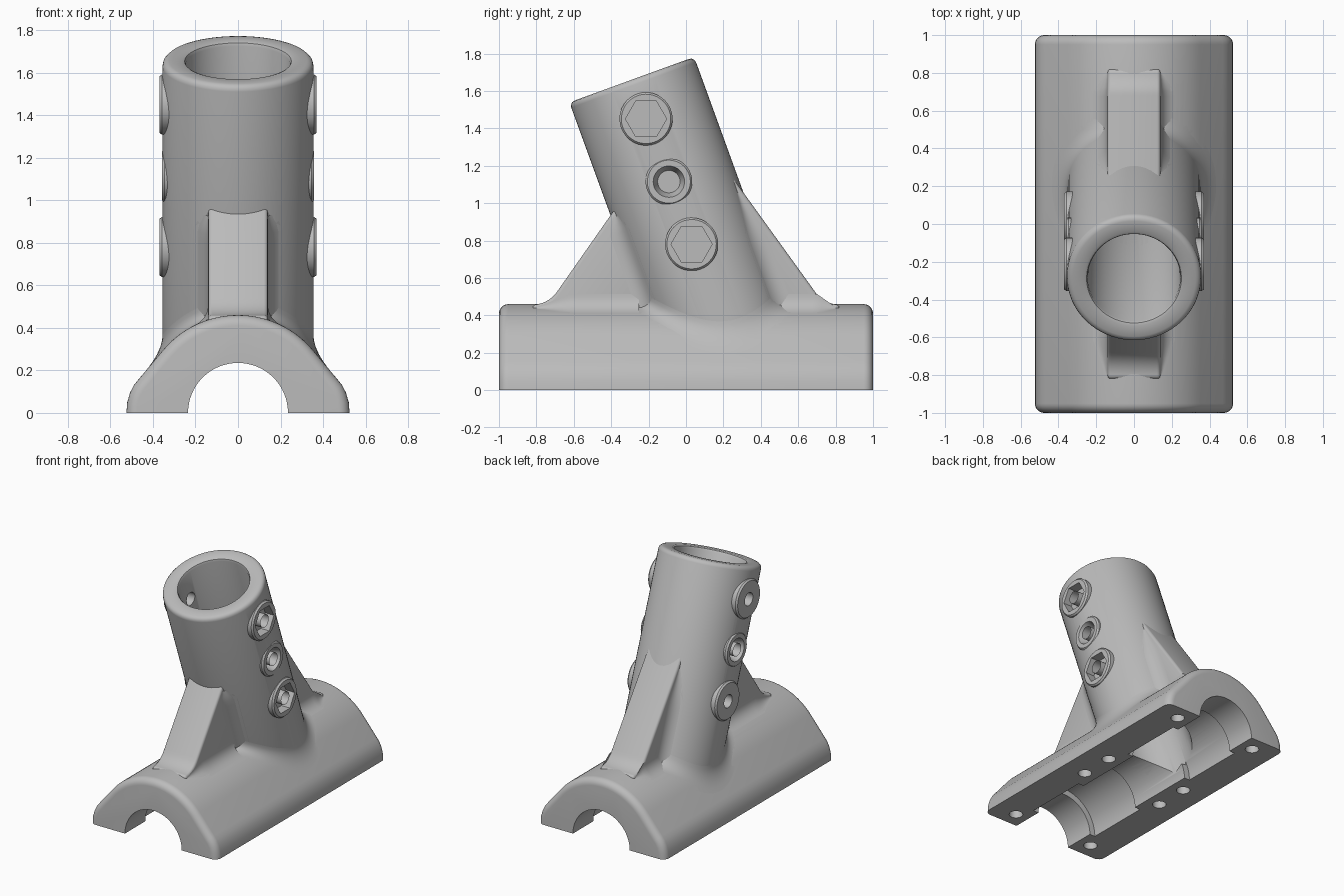
import bpy, bmesh
from math import sin, cos, pi, radians, sqrt
from mathutils import Matrix, Vector

if "Cube" in bpy.data.objects:
    bpy.data.objects.remove(bpy.data.objects["Cube"], do_unlink=True)

grey = bpy.data.materials.new("plain_grey")
grey.use_nodes = True
colour = (0.5, 0.5, 0.5, 1)
grey.diffuse_color = colour
grey.node_tree.nodes["Principled BSDF"].inputs["Base Color"].default_value = colour

TILT = radians(20)
FRAME = Matrix.Translation((0, -0.29, 1.66)) @ Matrix.Rotation(TILT, 4, 'X')
R_TUBE, R_BORE, R_BASE, HALF_RIB = 0.355, 0.245, 0.46, 0.14


def finish(name, bm, matrix=None):
    """Turn a bmesh into a named grey object."""
    if matrix:
        bm.transform(matrix)
    bmesh.ops.recalc_face_normals(bm, faces=bm.faces)
    mesh = bpy.data.meshes.new(name)
    bm.to_mesh(mesh)
    bm.free()
    mesh.materials.append(grey)
    obj = bpy.data.objects.new(name, mesh)
    bpy.context.collection.objects.link(obj)
    return obj


def loft(bm, loops, ring=False):
    """Skin closed loops of points; cap the ends unless they form a ring."""
    rows = [[bm.verts.new(p) for p in loop] for loop in loops]
    n = len(rows[0])
    pairs = list(zip(rows, rows[1:])) + ([(rows[-1], rows[0])] if ring else [])
    for a, b in pairs:
        for i in range(n):
            j = (i + 1) % n
            bm.faces.new((a[i], a[j], b[j], b[i]))
    if not ring:
        bm.faces.new(rows[0])
        bm.faces.new(rows[-1])


def cone(bm, axis, start, end, r1, r2=None, sides=40, spin=0.0):
    """Cylinder or cone along x, y or z, centred on start."""
    start, end = Vector(start), Vector(end)
    u, v = {'x': ((0, 1, 0), (0, 0, 1)), 'y': ((1, 0, 0), (0, 0, 1)),
            'z': ((1, 0, 0), (0, 1, 0))}[axis]
    loops = [[c + r * (cos(t) * Vector(u) + sin(t) * Vector(v))
              for t in (spin + 2 * pi * i / sides for i in range(sides))]
             for c, r in ((start, r1), (end, r1 if r2 is None else r2))]
    loft(bm, loops)


def cut(obj, *cutters):
    for c in cutters:
        mod = obj.modifiers.new("cut", 'BOOLEAN')
        mod.operation, mod.solver, mod.object = 'DIFFERENCE', 'EXACT', c
        mod.use_self = True


def wedge(a, corner, b, steps=7):
    """Concave fillet cross-section from a to b, closed at the corner."""
    ts = [i / steps for i in range(steps + 1)]
    return [a * (1 - t) ** 2 + corner * 2 * t * (1 - t) + b * t * t for t in ts] + [corner]


def base_height(x):
    x = abs(x)
    return sqrt(R_BASE ** 2 - x * x) if x < 0.352 else 0.296 - (x - 0.352) * 1.19


# Saddle base: arched profile with rounded ends
arc = [(R_BASE * cos(t), R_BASE * sin(t))
       for t in (radians(40 + 50 * i / 14) for i in range(15))]
half = [(0.525, 0), (0.521, 0.05), (0.508, 0.095), (0.49, 0.13), (0.47, 0.155)] + arc
outline = half + [(-x, z) for x, z in half[-2::-1]]


def inset(d):
    pts = []
    for i, (x, z) in enumerate(outline):
        (x0, z0), (x1, z1) = outline[max(i - 1, 0)], outline[min(i + 1, len(outline) - 1)]
        n = Vector((z1 - z0, x0 - x1)).normalized()
        pts.append((x - n.x * d, 0 if z == 0 else z - n.y * d))
    return pts


bm = bmesh.new()
ROUND = 0.05
ends = [(1 - ROUND * (1 - cos(t)), ROUND * (1 - sin(t)))
        for t in (pi / 2 * i / 6 for i in range(7))]
ends = [(1 - ROUND + ROUND * cos(t), ROUND * (1 - sin(t)))
        for t in (pi / 2 * i / 6 for i in range(7))]
stations = [(-y, d) for y, d in ends] + [(y, d) for y, d in reversed(ends)]
loft(bm, [[(x, y, z) for x, z in inset(d)] for y, d in stations])
base = finish("saddle_base", bm)

# Stepped channel under the base
bm = bmesh.new()
cone(bm, 'y', (0, -1.1, 0), (0, 1.1, 0), 0.235, sides=64)
for s in (-1, 1):
    cone(bm, 'y', (0, s * 0.27, 0), (0, s * 0.76, 0), 0.28, sides=64)
channel = finish("channel_cutter", bm)

# Screw holes in the flat underside
bm = bmesh.new()
for x in (-0.34, 0.34):
    for y in (-0.88, -0.13, 0.13, 0.88):
        cone(bm, 'z', (x, y, -0.1), (x, y, 0.1), 0.048, sides=24)
screw_holes = finish("screw_hole_cutter", bm)

# Leaning socket tube, turned from a wall profile
wall = [(R_BORE, -1.5), (R_BORE, -0.02), (0.251, -0.006), (0.265, 0),
        (0.325, 0), (0.34, -0.004), (0.351, -0.015), (R_TUBE, -0.03), (R_TUBE, -1.5)]
bm = bmesh.new()
loft(bm, [[(r * cos(t), r * sin(t), z) for r, z in wall]
          for t in (2 * pi * i / 72 for i in range(72))], ring=True)
tube = finish("socket_tube", bm, FRAME)

bm = bmesh.new()
cone(bm, 'z', (0, 0, -1.65), (0, 0, -0.5), R_BORE, sides=72)
tube_bore = finish("tube_bore_cutter", bm, FRAME)

# Flat bosses on both sides of the tube
UPPER, MIDDLE, LOWER = -0.223, -0.58, -0.936
bm = bmesh.new()
for z, r, out in ((UPPER, 0.142, 0.37), (MIDDLE, 0.125, 0.358), (LOWER, 0.142, 0.37)):
    for s in (-1, 1):
        cone(bm, 'x', (s * 0.27, 0, z), (s * (out - 0.012), 0, z), r)
        cone(bm, 'x', (s * (out - 0.012), 0, z), (s * out, 0, z), r, r - 0.01)
bmesh.ops.remove_doubles(bm, verts=bm.verts, dist=0.0001)
bosses = finish("bolt_bosses", bm, FRAME)

# Cross bolt holes, hexagonal recesses and countersinks
bm = bmesh.new()
for z in (UPPER, MIDDLE, LOWER):
    cone(bm, 'x', (-0.5, 0, z), (0.5, 0, z), 0.048, sides=32)
for z in (UPPER, LOWER):
    cone(bm, 'x', (0.3, 0, z), (0.45, 0, z), 0.11, sides=6, spin=-TILT)
for s in (-1, 1):
    cone(bm, 'x', (s * 0.29, 0, MIDDLE), (s * 0.37, 0, MIDDLE), 0.06, 0.088)
bolt_holes = finish("bolt_hole_cutter", bm, FRAME)

cut(base, channel, screw_holes, tube_bore)
cut(tube, channel, bolt_holes)
cut(bosses, bolt_holes)


# Fillet where the tube meets the base
def tube_fillet(t, f=0.08):
    x, y = R_TUBE * cos(t), R_TUBE * sin(t)
    z = (base_height(x) - 1.66 - y * sin(TILT)) / cos(TILT)
    corner = FRAME @ Vector((x, y, z))
    foot = corner + Vector((cos(t), sin(t), 0)) * f
    foot.z = base_height(foot.x)
    return wedge(FRAME @ Vector((x, y, z + f)), corner, foot)


bm = bmesh.new()
loft(bm, [tube_fillet(2 * pi * i / 72) for i in range(72)], ring=True)
parts = [base, tube, bosses, finish("tube_base_fillet", bm)]


# Front and back ribs with fillets to the base and the tube
def rib(name, side, crest, shoulder, top, bottom, lead, spread, root):
    inner_top = FRAME @ Vector((0, side * 0.285, top + lead))
    inner_low = FRAME @ Vector((0, side * 0.285, bottom))
    profile = [(inner_top.y, inner_top.z), crest, shoulder]
    a, c, b = (Vector(shoulder), Vector((side * 0.73, 0.46)), Vector((side * 0.82, 0.457)))
    profile += [tuple(p) for p in wedge(a, c, b)[1:-1]]
    profile += [(side * 0.82, 0.38), (inner_low.y, 0.38)]
    bm = bmesh.new()
    loft(bm, [[(x, y, z) for y, z in profile] for x in (-HALF_RIB, HALF_RIB)])
    body = finish(name, bm)
    bevel = body.modifiers.new("soft_edges", 'BEVEL')
    bevel.width, bevel.segments, bevel.limit_method = 0.018, 3, 'ANGLE'
    bevel.angle_limit = radians(60)

    bm = bmesh.new()
    for s in (-1, 1):
        loops, x = [], s * HALF_RIB
        for i in range(13):
            u = i / 12
            y = side * (0.8 + (root - 0.8) * u)
            f = 0.006 + 0.07 * min(1, u * 3)
            h = base_height(x)
            loops.append(wedge(Vector((x, y, h + f)), Vector((x, y, h)),
                               Vector((x + s * f, y, base_height(x + s * f)))))
        loft(bm, loops)
        loops = []
        for i in range(13):
            u = i / 12
            z = top - 0.02 + (bottom - top) * u
            f = min(0.07, 0.003 + spread * (top - z))
            d, e = (sqrt(R_TUBE ** 2 - w * w) for w in (HALF_RIB, HALF_RIB + f))
            loops.append(wedge(*(FRAME @ Vector(p) for p in (
                (x, side * (d + f), z), (x, side * d, z), (x + s * f, side * e, z)))))
        loft(bm, loops)
    return [body, finish(name + "_fillets", bm)]


parts += rib("front_rib", -1, (-0.40, 0.94), (-0.68, 0.54), -0.64, -1.17, 0.045, 0.8, 0.25)
parts += rib("back_rib", 1, (0.29, 1.08), (0.68, 0.54), -0.743, -1.41, 0.23, 0.25, 0.5)

# Apply modifiers, smooth the curved faces, drop the cutters
for obj in parts:
    bpy.ops.object.select_all(action='DESELECT')
    obj.select_set(True)
    bpy.context.view_layer.objects.active = obj
    for mod in list(obj.modifiers):
        bpy.ops.object.modifier_apply(modifier=mod.name)
    bpy.ops.object.shade_smooth_by_angle(angle=radians(35))
for obj in (channel, screw_holes, tube_bore, bolt_holes):
    bpy.data.objects.remove(obj, do_unlink=True)
